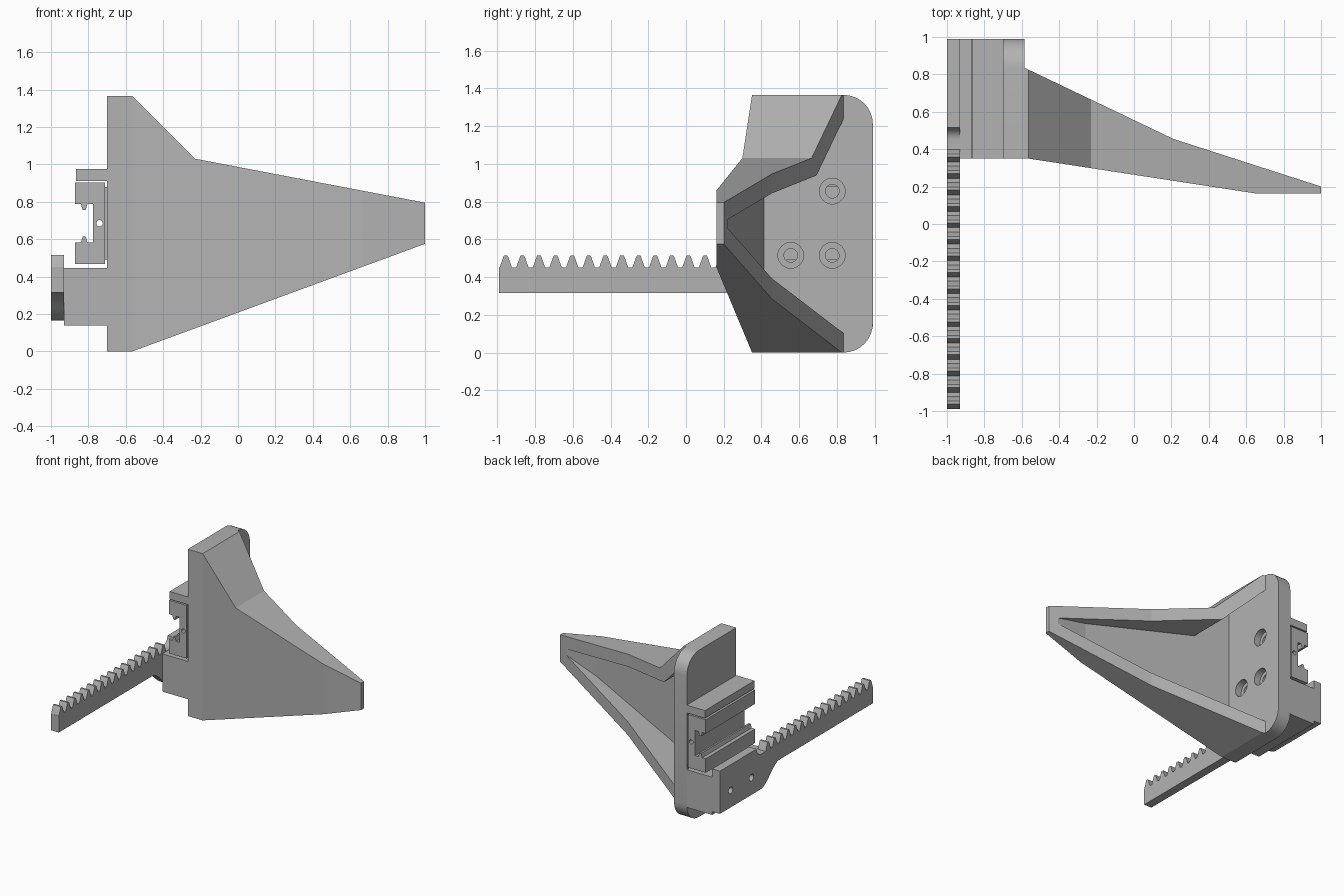
import bpy, bmesh, math

cube = bpy.data.objects.get("Cube")
if cube:
    bpy.data.objects.remove(cube, do_unlink=True)

grey = bpy.data.materials.new("plain_grey")
grey.use_nodes = True
grey.diffuse_color = (0.45, 0.45, 0.45, 1)
grey.node_tree.nodes["Principled BSDF"].inputs["Base Color"].default_value = (0.45, 0.45, 0.45, 1)


def prism(name, outline, axis, start, end):
    """Extrude a closed 2D outline along the x, y or z axis."""
    place = {"x": lambda u, v, t: (t, u, v),
             "y": lambda u, v, t: (u, t, v),
             "z": lambda u, v, t: (u, v, t)}[axis]
    bm = bmesh.new()
    rings = [[bm.verts.new(place(u, v, t)) for u, v in outline] for t in (start, end)]
    bm.faces.new(rings[0])
    bm.faces.new(rings[1])
    n = len(outline)
    for i in range(n):
        j = (i + 1) % n
        bm.faces.new((rings[0][i], rings[0][j], rings[1][j], rings[1][i]))
    bmesh.ops.recalc_face_normals(bm, faces=bm.faces)
    mesh = bpy.data.meshes.new(name)
    bm.to_mesh(mesh)
    bm.free()
    mesh.materials.append(grey)
    obj = bpy.data.objects.new(name, mesh)
    bpy.context.collection.objects.link(obj)
    return obj


def rect(u0, u1, v0, v1):
    return [(u0, v0), (u1, v0), (u1, v1), (u0, v1)]


def arc(cu, cv, r, a0, a1, steps=8):
    angles = [math.radians(a0 + (a1 - a0) * i / steps) for i in range(steps + 1)]
    return [(cu + r * math.cos(a), cv + r * math.sin(a)) for a in angles]


def circle(cu, cv, r):
    return arc(cu, cv, r, 0, 360, 32)[:-1]


def cut(obj, tool, operation="DIFFERENCE"):
    """Apply a boolean and remove the helper."""
    mod = obj.modifiers.new("cut", "BOOLEAN")
    mod.operation = operation
    mod.solver = "EXACT"
    mod.object = tool
    bpy.context.view_layer.objects.active = obj
    bpy.ops.object.modifier_apply(modifier=mod.name)
    bpy.data.objects.remove(tool, do_unlink=True)


def smooth(obj):
    bpy.ops.object.select_all(action="DESELECT")
    obj.select_set(True)
    bpy.context.view_layer.objects.active = obj
    bpy.ops.object.shade_smooth_by_angle(angle=math.radians(30))


FRONT, BACK, TOP = 0.35, 0.99, 1.365
PLATE_IN, PLATE_OUT = -0.70, -0.585

# Base plate with rounded rear corners
R = 0.155
plate = prism("base_plate",
              [(FRONT, 0)] + arc(BACK - R, R, R, -90, 0)
              + arc(BACK - R, TOP - R, R, 0, 90) + [(FRONT, TOP)],
              "x", PLATE_IN, PLATE_OUT)

# Counterbored screw holes
for y, z in ((0.775, 0.855), (0.775, 0.515), (0.555, 0.515)):
    cut(plate, prism("bore", circle(y, z, 0.068), "x", -0.64, -0.5))
    cut(plate, prism("hole", circle(y, z, 0.036), "x", -0.8, -0.5))
smooth(plate)

# Tapering finger: side outline trimmed by the plan outline
finger = prism("finger",
               [(PLATE_OUT, 0), (-0.565, 0), (1, 0.575), (1, 0.795),
                (-0.23, 1.03), (-0.565, TOP), (PLATE_OUT, TOP)],
               "y", 0, 1)
cut(finger, prism("plan",
                  [(-0.8, FRONT), (-0.565, FRONT), (0.66, 0.162), (1.1, 0.162),
                   (1.1, 0.168), (0.21, 0.455), (PLATE_OUT, 0.835), (-0.8, 0.938)],
                  "z", -0.5, 2), "INTERSECT")

# Open pocket at the rear of the finger, leaving walls and a thin front skin
pocket = prism("pocket",
               [(-0.7, 0.06), (0.95, 0.664), (0.95, 0.702),
                (-0.285, 0.938), (-0.7, 1.353)],
               "y", 0, 1.5)
cut(pocket, prism("skin",
                  [(-0.8, 0.445), (0.66, 0.222), (1.2, 0.222), (1.2, 1.2), (-0.8, 1.2)],
                  "z", -0.5, 2), "INTERSECT")
cut(finger, pocket)

# Mounting block and cover strip behind the plate
prism("mounting_block", rect(-0.93, PLATE_IN, 0.138, 0.447), "y", FRONT, BACK)
prism("cover_strip", rect(-0.865, PLATE_IN, 0.912, 0.975), "y", FRONT, BACK)

# C-shaped slide carriage, mirrored about its mid height
MID = 0.685
half = [(-0.71, 0.217), (-0.872, 0.217), (-0.872, 0.103), (-0.84, 0.103),
        (-0.83, 0.07), (-0.815, 0.07), (-0.805, 0.103), (-0.775, 0.103)]
carriage = prism("slide_carriage",
                 [(x, MID + d) for x, d in half] + [(x, MID - d) for x, d in reversed(half)],
                 "y", FRONT, BACK)
cut(carriage, prism("pin", circle(-0.74, MID, 0.017), "y", 0, 2))
prism("carriage_seat", rect(-0.712, PLATE_IN, 0.49, 0.88), "y", FRONT + 0.01, BACK - 0.01)

# Toothed rack with a deeper mounting end
ROOT, TIP, LOW, DEEP = 0.45, 0.515, 0.315, 0.165
PITCH, TEETH = 0.088, 16
outline = [(-BACK, LOW), (-BACK, ROOT)]
for i in range(TEETH):
    c = -0.955 + i * PITCH
    outline += [(c - 0.033, ROOT), (c - 0.012, TIP - 0.006), (c - 0.008, TIP),
                (c + 0.008, TIP), (c + 0.012, TIP - 0.006), (c + 0.033, ROOT)]
outline += arc(0.45, TIP, TIP - ROOT, -90, 0)
outline += [(BACK, TIP), (BACK, DEEP)]
steps = 12
for i in range(steps + 1):
    t = i / steps
    ease = t * t * (3 - 2 * t)
    outline.append((0.46 - 0.24 * t, DEEP + (LOW - DEEP) * ease))
rack = prism("toothed_rack", outline, "x", -1, -0.93)
for y in (0.85, 0.58):
    cut(rack, prism("screw_hole", circle(y, 0.305, 0.027), "x", -1.2, -0.8))
smooth(rack)
